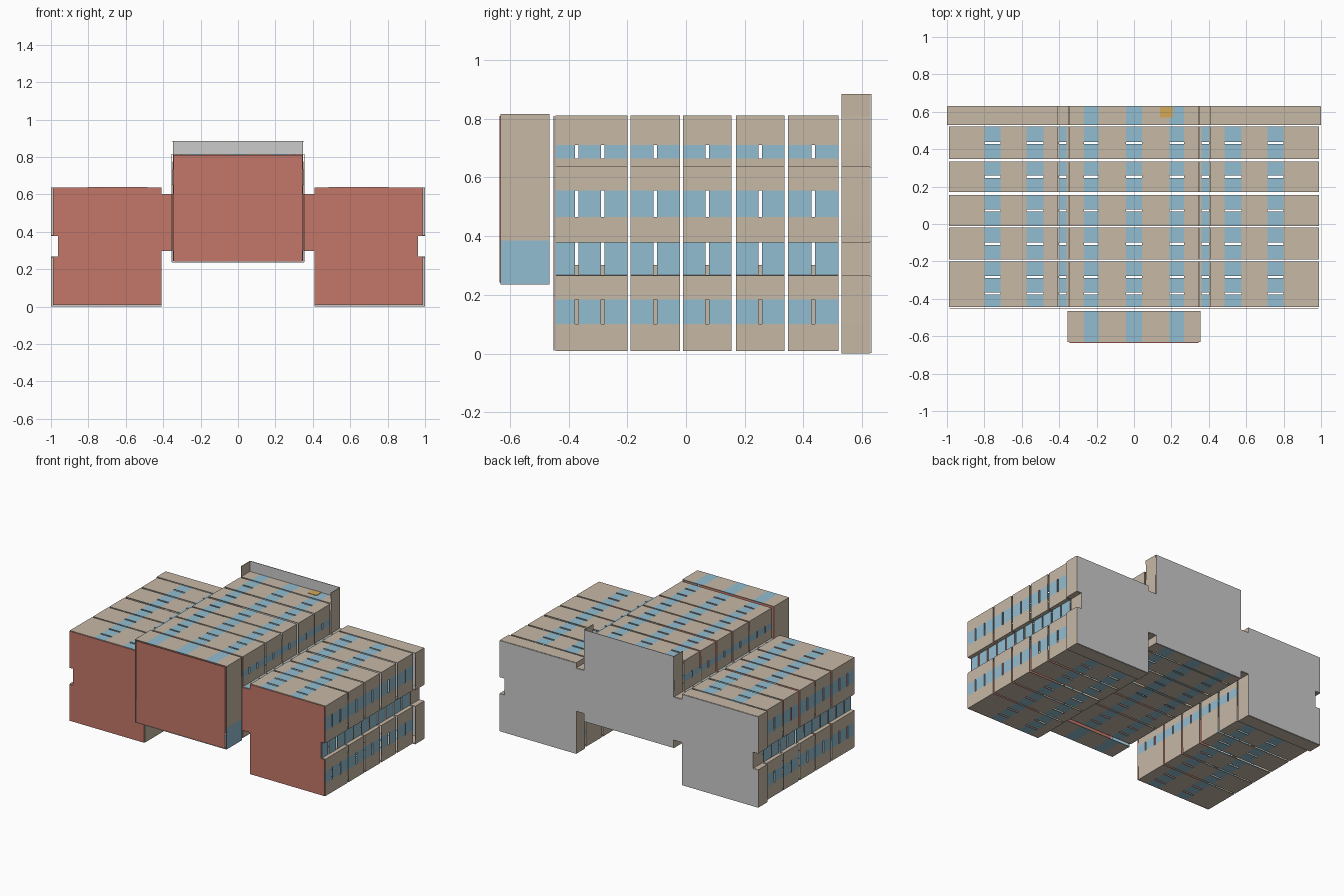
import bpy, bmesh

if "Cube" in bpy.data.objects:
    bpy.data.objects.remove(bpy.data.objects["Cube"])


def material(name, rgb):
    m = bpy.data.materials.new(name)
    m.diffuse_color = (*rgb, 1)
    m.use_nodes = True
    m.node_tree.nodes["Principled BSDF"].inputs["Base Color"].default_value = m.diffuse_color
    return m


TAN = material("tan_cladding", (0.57, 0.48, 0.38))
BLUE = material("blue_glass", (0.29, 0.51, 0.64))
RED = material("red_end_wall", (0.55, 0.18, 0.14))
GOLD = material("gold_hatch", (0.65, 0.40, 0.10))


def make(name, faces, mat=None, mirror=True):
    """Sheet object from polygon loops, mirrored across x and given a thin shell."""
    bm = bmesh.new()
    for f in faces:
        bm.faces.new([bm.verts.new(p) for p in f])
    bmesh.ops.remove_doubles(bm, verts=bm.verts, dist=1e-5)
    me = bpy.data.meshes.new(name)
    bm.to_mesh(me)
    bm.free()
    ob = bpy.data.objects.new(name, me)
    bpy.context.collection.objects.link(ob)
    if mat:
        me.materials.append(mat)
    if mirror:
        ob.modifiers.new("Mirror", 'MIRROR')
    s = ob.modifiers.new("Shell", 'SOLIDIFY')
    s.thickness, s.offset = 0.004, 0
    return ob


def strips(path, colour, y0, y1):
    """Quads of one colour swept along y from a coloured cross-section."""
    out = []
    for (xa, za, _), (xb, zb, c) in zip(path, path[1:]):
        if c == colour:
            out.append([(xa, y0, za), (xb, y0, zb), (xb, y1, zb), (xa, y1, za)])
    return out


# Right half of the cross-section: each point carries the colour of the run up to it
MID = [(0.043, 'b'), (0.19, 't'), (0.268, 'b'), (0.347, 't')]
LINK = [(0.36, 't'), (0.40, 'b'), (0.41, 't')]
WING = [(0.485, 't'), (0.575, 'b'), (0.715, 't'), (0.80, 'b'), (0.987, 't')]


def outward(runs, z):
    return [(x, z, c) for x, c in runs]


def inward(start, runs, z):
    xs = [start] + [x for x, _ in runs]
    return [(xs[i], z, runs[i][1]) for i in reversed(range(len(runs)))]


section = [(0, 0.245, '')] + outward(MID, 0.245) + [(0.347, 0.30, 't')]
section += outward(LINK, 0.30)
section += [(0.41, 0.25, 't'), (0.41, 0.19, 'b'), (0.41, 0.01, 't')]
section += outward(WING, 0.01)
section += [(0.987, 0.10, 't'), (0.987, 0.185, 'b'), (0.987, 0.265, 't'),
            (0.96, 0.265, 't'), (0.96, 0.38, 'b'), (0.987, 0.38, 't'),
            (0.987, 0.465, 't'), (0.987, 0.555, 'b'), (0.987, 0.636, 't')]
section += inward(0.41, WING, 0.636) + [(0.41, 0.60, 't')]
section += inward(0.347, LINK, 0.60)
section += [(0.347, 0.665, 't'), (0.347, 0.71, 'b'), (0.347, 0.81, 't')]
section += inward(0, MID, 0.81)

# Cladding bays and paired windows along the depth, with open joints between them
bays = [(-0.445, -0.20), (-0.19, -0.02), (-0.01, 0.155), (0.17, 0.335), (0.347, 0.52)]
panes = [(-0.445, -0.378)]
for a, b in [(-0.367, -0.20)] + bays[1:]:
    m = (a + b) / 2
    panes += [(a, m - 0.006), (m + 0.006, b)]
make("cladding_panels", [q for a, b in bays for q in strips(section, 't', a, b)], TAN)
make("window_panes", [q for a, b in panes for q in strips(section, 'b', a, b)], BLUE)

# Rear bay: slightly larger, plain except for the glazed strips of the middle hall
rear = []
for x, z, c in section:
    glazed = c == 'b' and x < 0.3 and z in (0.245, 0.81)
    rear.append((0.998 if x == 0.987 else x,
                 0.002 if z == 0.01 else z, 'b' if glazed else ('t' if c else '')))
flap = [(0.347, 0.53, 0.81), (0.347, 0.628, 0.81), (0.347, 0.628, 0.885), (0.347, 0.53, 0.885)]
make("rear_bay_cladding", strips(rear, 't', 0.53, 0.628) + [flap], TAN)
make("rear_bay_glazing", strips(rear, 'b', 0.53, 0.628), BLUE)
make("roof_hatch", [[(0.14, 0.57, 0.813), (0.208, 0.57, 0.813),
                     (0.208, 0.626, 0.813), (0.14, 0.626, 0.813)]], GOLD, mirror=False)

# Projecting front bay of the middle hall
EDGE = MID[:3] + [(0.353, 't')]
front = [(0, 0.237, '')] + outward(EDGE, 0.237)
front += [(0.353, 0.385, 'b'), (0.353, 0.815, 't')] + inward(0, EDGE, 0.815)
make("front_bay_cladding", strips(front, 't', -0.632, -0.465), TAN)
make("front_bay_glazing", strips(front, 'b', -0.632, -0.465), BLUE)

# End walls
make("front_wall_wings", [[(x, -0.45, z) for x, z, _ in section]], RED)
make("front_wall_middle", [[(0, -0.633, 0.242), (0.346, -0.633, 0.242),
                            (0.346, -0.633, 0.81), (0, -0.633, 0.81)]], RED)
back = [(x, 0.63, 0.885 if z == 0.81 else z) for x, z, _ in rear]
make("back_wall", [back])
